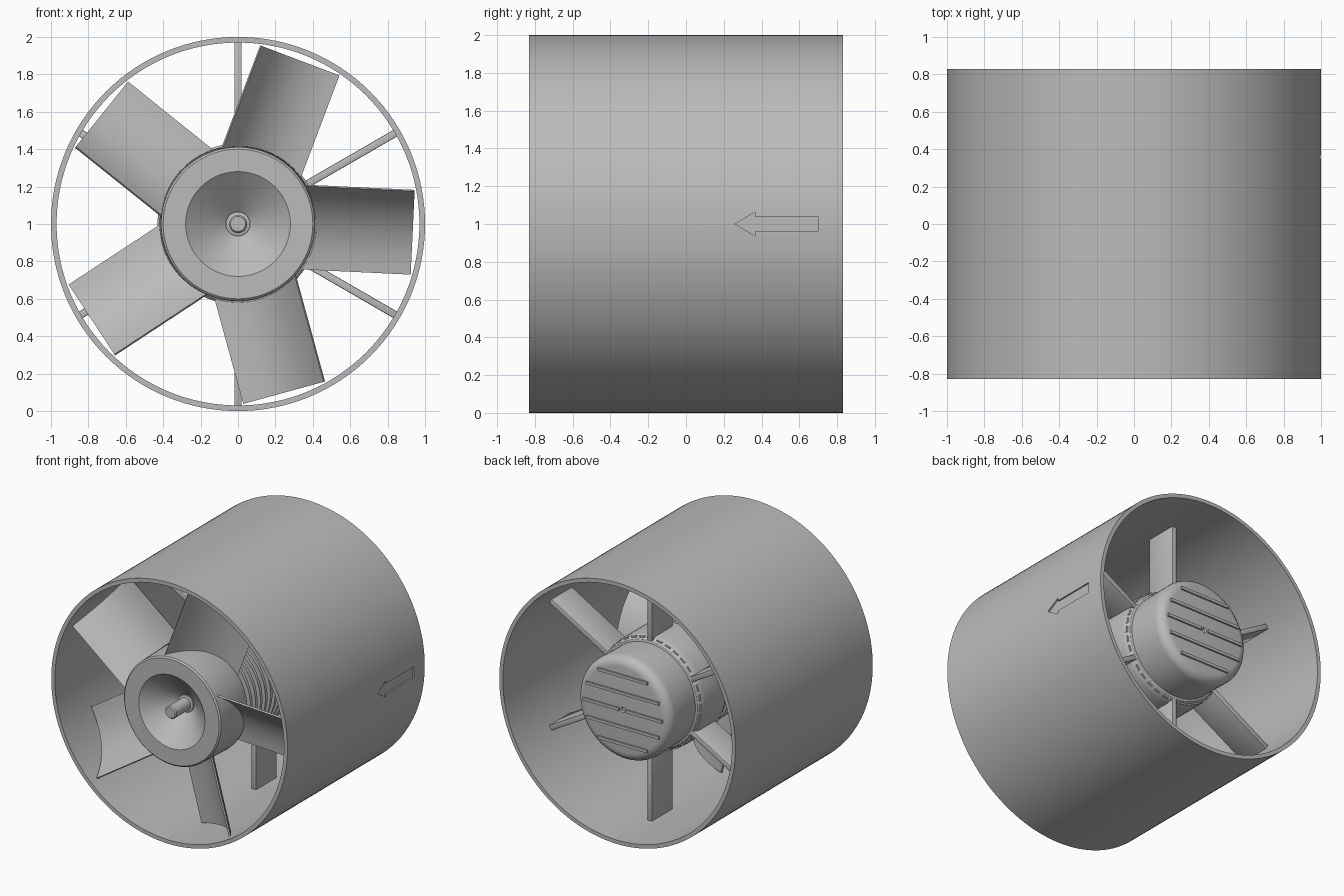
import bpy, bmesh, math
from mathutils import Matrix, Vector

if "Cube" in bpy.data.objects:
    bpy.data.objects.remove(bpy.data.objects["Cube"])

grey = bpy.data.materials.new("plain_grey")
grey.use_nodes = True
COLOUR = (0.5, 0.5, 0.5, 1)
grey.diffuse_color = COLOUR
grey.node_tree.nodes["Principled BSDF"].inputs["Base Color"].default_value = COLOUR

CENTRE = Matrix.Translation((0, 0, 1))


def finish(bm, name, angle=0, smooth=True):
    """Turn a part about the fan axis, lift it to the axis height and link it."""
    bmesh.ops.transform(bm, verts=bm.verts,
                        matrix=CENTRE @ Matrix.Rotation(-math.radians(angle), 4, 'Y'))
    bmesh.ops.recalc_face_normals(bm, faces=bm.faces)
    mesh = bpy.data.meshes.new(name)
    bm.to_mesh(mesh)
    bm.free()
    mesh.materials.append(grey)
    ob = bpy.data.objects.new(name, mesh)
    bpy.context.collection.objects.link(ob)
    if smooth:
        shade(ob)
    return ob


def shade(ob):
    bpy.ops.object.select_all(action='DESELECT')
    ob.select_set(True)
    bpy.context.view_layer.objects.active = ob
    bpy.ops.object.shade_smooth_by_angle(angle=math.radians(32))


def lathe(name, profile, closed=False, steps=96, smooth=True):
    """Spin (radius, y) points about the y axis."""
    bm = bmesh.new()
    vs = [bm.verts.new((r, y, 0)) for r, y in profile]
    pairs = list(zip(vs, vs[1:])) + ([(vs[-1], vs[0])] if closed else [])
    es = [bm.edges.new(p) for p in pairs]
    bmesh.ops.spin(bm, geom=vs + es, cent=(0, 0, 0), axis=(0, 1, 0),
                   angle=2 * math.pi, steps=steps)
    bmesh.ops.remove_doubles(bm, verts=bm.verts, dist=1e-4)
    return finish(bm, name, smooth=smooth)


def prism(name, outline, depth, angle=0, smooth=True):
    """Extrude a closed outline of points by a depth vector."""
    bm = bmesh.new()
    face = bm.faces.new([bm.verts.new(p) for p in outline])
    out = bmesh.ops.extrude_face_region(bm, geom=[face], use_keep_orig=True)
    top = [g for g in out["geom"] if isinstance(g, bmesh.types.BMVert)]
    bmesh.ops.translate(bm, verts=top, vec=depth)
    return finish(bm, name, angle, smooth)


def box(name, low, high, angle=0, bevel=0):
    low, high = Vector(low), Vector(high)
    bm = bmesh.new()
    bmesh.ops.create_cube(bm, size=1)
    for v in bm.verts:
        v.co = (low + high) / 2 + v.co * (high - low)
    if bevel:
        bmesh.ops.bevel(bm, geom=bm.edges[:], offset=bevel, segments=2,
                        profile=0.5, affect='EDGES')
    return finish(bm, name, angle, smooth=bool(bevel))


# Duct tube with an engraved airflow arrow on its left side
duct = lathe("duct", [(1, -0.83), (1, 0.83), (0.97, 0.83), (0.97, -0.83)],
             closed=True, steps=128, smooth=False)
half_arrow = [(0.26, 0), (0.365, 0.063), (0.365, 0.04), (0.70, 0.04)]
arrow = half_arrow + [(y, -z) for y, z in reversed(half_arrow[1:])]
cutter = prism("arrow_cutter", [(0.988, y, z) for y, z in arrow], (0.1, 0, 0),
               smooth=False)
cut = duct.modifiers.new("arrow_cut", 'BOOLEAN')
cut.operation, cut.object, cut.solver = 'DIFFERENCE', cutter, 'EXACT'
bpy.context.view_layer.objects.active = duct
bpy.ops.object.modifier_apply(modifier=cut.name)
bpy.data.objects.remove(cutter)
shade(duct)

# Hub with a dished nose, and the shaft with its collar
lathe("hub", [(0, -0.62), (0.06, -0.62), (0.28, -0.80), (0.40, -0.80), (0.411, -0.79),
              (0.42, -0.50), (0.41, -0.47), (0.38, -0.46), (0, -0.46)])
lathe("shaft", [(0, -0.82), (0.04, -0.82), (0.048, -0.81), (0.048, -0.64),
                (0.065, -0.635), (0.065, -0.60), (0, -0.60)], steps=48)

# Five curved, pitched blades
lead, trail = Vector((0, -0.76, 0.223)), Vector((0, -0.476, -0.223))
chord = (lead - trail).normalized()
normal = Vector((0, chord.z, -chord.y))
SEG = 12
arc = []
for i in range(SEG + 1):
    s = 2 * i / SEG - 1
    arc.append(trail.lerp(lead, i / SEG) + normal * 0.07 * (1 - s * s))
root = Vector((0.33, 0, 0))
section = [root + p + normal * 0.007 for p in arc]
section += [root + p - normal * 0.007 for p in reversed(arc)]
for k in range(5):
    prism(f"blade_{k + 1}", section, (0.605, 0, 0), angle=72 * k - 2.7)

# Finned motor core behind the hub
core = [(0, -0.47), (0.35, -0.47)]
for k in range(9):
    y = -0.42 + k * 0.06
    core += [(0.35, y), (0.40, y), (0.40, y + 0.025), (0.35, y + 0.025)]
core += [(0.35, 0.14), (0, 0.14)]
lathe("motor_core", core)

# Mounting collar and rounded rear cap
lathe("motor_collar", [(0, 0.13), (0.42, 0.13), (0.43, 0.14), (0.43, 0.38), (0.422, 0.42),
                       (0.405, 0.44), (0.37, 0.45), (0, 0.45)])
cap = [(0, 0.42), (0.39, 0.42), (0.395, 0.69)]
for k in range(1, 7):
    a = math.radians(15 * k)
    cap.append((0.325 + 0.07 * math.cos(a), 0.69 + 0.07 * math.sin(a)))
lathe("motor_cap", cap + [(0.02, 0.76), (0.015, 0.745), (0, 0.745)])

# Ring of small ventilation tabs round the collar
for k in range(36):
    box(f"collar_tab_{k + 1}", (0.405, 0.415, -0.022), (0.426, 0.428, 0.022), angle=10 * k)

# Ribs across the cap
for k in range(-2, 3):
    z = k * 0.13
    half = math.sqrt(0.335 ** 2 - z * z)
    if k:
        box(f"cap_rib_{k + 3}", (-half, 0.75, z - 0.011), (half, 0.773, z + 0.011))
    else:
        for side in (-1, 1):
            ends = sorted((side * 0.03, side * half))
            box("cap_rib_middle", (ends[0], 0.75, -0.011), (ends[1], 0.773, 0.011))

# Six support struts to the duct
for k in range(6):
    box(f"strut_{k + 1}", (0.40, 0.19, -0.02), (0.975, 0.44, 0.02),
        angle=30 + 60 * k, bevel=0.006)
